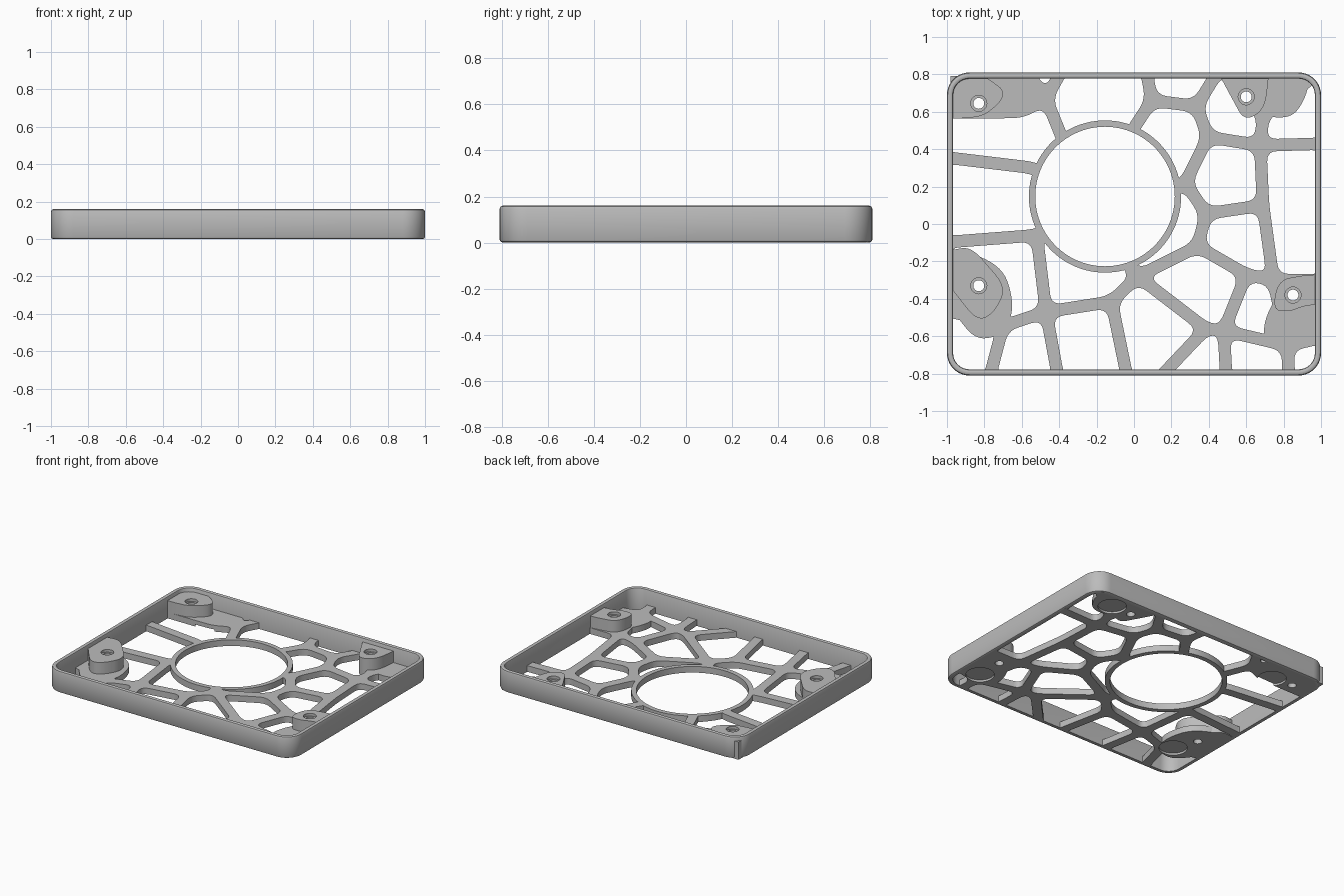
import bpy, bmesh, math
from mathutils import Vector

cube = bpy.data.objects.get("Cube")
if cube:
    bpy.data.objects.remove(cube)

HEIGHT, FLOOR, BOSS_TOP = 0.16, 0.045, 0.13
STRUT = 0.033  # half the width of a lattice strut
VENT = Vector((-0.155, 0.147))

grey = bpy.data.materials.new("plain grey")
grey.use_nodes = True
grey.diffuse_color = (0.5, 0.5, 0.5, 1)
grey.node_tree.nodes["Principled BSDF"].inputs["Base Color"].default_value = grey.diffuse_color


def finish(name, bm):
    bmesh.ops.recalc_face_normals(bm, faces=bm.faces)
    mesh = bpy.data.meshes.new(name)
    bm.to_mesh(mesh)
    bm.free()
    obj = bpy.data.objects.new(name, mesh)
    bpy.context.collection.objects.link(obj)
    mesh.materials.append(grey)
    return obj


def circle(center, radius, count=32):
    turn = 2 * math.pi / count
    return [Vector(center) + radius * Vector((math.cos(i * turn), math.sin(i * turn)))
            for i in range(count)]


def rounded_rect(hx, hy, r, steps=10):
    points = []
    for q, (sx, sy) in enumerate([(1, 1), (-1, 1), (-1, -1), (1, -1)]):
        for i in range(steps + 1):
            a = (q + i / steps) * math.pi / 2
            points.append(Vector((sx * (hx - r) + r * math.cos(a), sy * (hy - r) + r * math.sin(a))))
    return points


def inset(points, width):
    """Move every side of a polygon inwards."""
    n = len(points)
    if sum(points[i - 1].cross(points[i]) for i in range(n)) < 0:
        points = points[::-1]
    result = []
    for i, p in enumerate(points):
        before = (p - points[i - 1]).normalized().orthogonal()
        after = (points[(i + 1) % n] - p).normalized().orthogonal()
        result.append(p + (before + after) * width / (1 + before.dot(after)))
    return result


def soften(points, radius, steps=5):
    """Replace every corner of a polygon with a curve."""
    result, n = [], len(points)
    for i, p in enumerate(points):
        ends = []
        for q in (points[i - 1], points[(i + 1) % n]):
            ends.append(p + (q - p).normalized() * min(radius, (q - p).length * 0.48))
        for k in range(steps + 1):
            t = k / steps
            result.append(ends[0] * (1 - t) ** 2 + p * 2 * t * (1 - t) + ends[1] * t ** 2)
    return result


def prisms(name, outlines, z0, z1):
    bm = bmesh.new()
    for outline in outlines:
        low, high = [[bm.verts.new((p.x, p.y, z)) for p in outline] for z in (z0, z1)]
        bm.faces.new(low)
        bm.faces.new(high)
        for i in range(len(low)):
            bm.faces.new((low[i - 1], low[i], high[i], high[i - 1]))
    return finish(name, bm)


def closed_sweep(name, loops):
    """Join a cycle of (outline, height) loops into a hollow band."""
    bm = bmesh.new()
    rings = [[bm.verts.new((p.x, p.y, z)) for p in outline] for outline, z in loops]
    for k, ring in enumerate(rings):
        for i in range(len(ring)):
            bm.faces.new((rings[k - 1][i - 1], rings[k - 1][i], ring[i], ring[i - 1]))
    return finish(name, bm)


def cut(obj, cutters):
    for cutter in cutters:
        mod = obj.modifiers.new("cut", "BOOLEAN")
        mod.operation, mod.solver, mod.object = "DIFFERENCE", "EXACT", cutter
    bpy.context.view_layer.update()
    graph = bpy.context.evaluated_depsgraph_get()
    mesh = bpy.data.meshes.new_from_object(obj.evaluated_get(graph))
    obj.modifiers.clear()
    obj.data = mesh


# Outer wall with softened rims
profile = [(0.012, 0), (0.004, 0.004), (0, 0.012), (0, HEIGHT - 0.014), (0.004, HEIGHT - 0.004),
           (0.012, HEIGHT), (0.022, HEIGHT), (0.03, HEIGHT - 0.004), (0.033, HEIGHT - 0.01), (0.033, 0)]
wall = closed_sweep("outer_wall", [(rounded_rect(1 - d, 0.81 - d, 0.12 - d), z) for d, z in profile])

# Collar round the large vent
collar = closed_sweep("vent_collar", [(circle(VENT, r, 96), z) for r, z in
                      [(0.373, 0), (0.407, 0), (0.407, FLOOR), (0.373, FLOOR)]])

# Lattice joints; each cell is named by the joints at its corners
E, F = 1.04, 0.85
joint = dict(
    a=(-.6, F), b=(-.37, F), c=(-.47, .67), d=(-.36, .4), e=(.06, F), f=(.095, .66),
    g=(-.06, .42), h=(.335, .63), i=(.47, F), j=(.395, .465), k=(.69, .58), l=(.675, .42),
    m=(E, F), n=(E, .43), o=(.275, .22), p=(.385, .055), q=(.69, .1), r=(.745, -.3),
    s=(.6, -.27), t=(.34, -.12), u=(.02, -.28), v=(.385, -.56), w=(.48, -.57), x=(.11, -F),
    y=(-.03, -F), z=(-.12, -.415), A=(-.4, -F), B=(-.47, -.47), C=(-.52, -.06), D=(-.4, 0),
    E=(-.7, -.545), G=(-E, -.1), H=(-.9, -.4), J=(-.54, .3), K=(-.45, .25), L=(-E, .36),
    M=(-E, .6), N=(-.6, .6), O=(.16, .16), Q=(-E, -F), R=(-E, -.45), S=(-.78, -F),
    T=(.82, -.65), U=(-.07, -.17), V=(.83, -F), W=(.495, -F), X=(E, -F), Y=(E, -.6), Z=(E, -.3))
cells = ("abc cdgfeb eihf fhjoOg hiklj kmnl jlqpo lnZrq pqrst optuUO utswv srTw "
         "uvxyz zyAB BCDUuz CBEHG GCDKJL LJKdcNM EBAS QSER vwWx wTVW TVXY").split()
holes = [soften(inset([Vector(joint[c]) for c in cell], STRUT), 0.055) for cell in cells]
cell_cutter = prisms("cell_cutter", holes, -0.1, 0.1)
vent_cutter = prisms("vent_cutter", [circle(VENT, 0.39, 96)], -0.1, 0.1)

# Screw holes with a shallow step, and round recesses for feet underneath
screws = [(-.83, .645), (.6, .68), (-.83, -.33), (.85, -.38)]
feet = [(-.67, .63), (.76, .68), (-.76, -.5), (.85, -.58)]
screw_cutter = prisms("screw_cutter", [circle(p, 0.029) for p in screws], -0.1, 0.3)
step_cutter = prisms("step_cutter", [circle(p, 0.043) for p in screws], BOSS_TOP - 0.02, 0.3)
foot_cutter = prisms("foot_cutter", [circle(p, 0.095, 40) for p in feet], -0.1, 0.015)
fixings = [screw_cutter, step_cutter, foot_cutter]

lattice = prisms("floor_lattice", [rounded_rect(0.985, 0.795, 0.105)], 0, FLOOR)
cut(lattice, [cell_cutter, vent_cutter] + fixings)

# Corner pads and the screw bosses standing on them
pads = dict(
    back_right=[(-.98, .79), (-.52, .79), (-.575, .68), (-.61, .565), (-.98, .565)],
    back_left=[(.5, .79), (.6, .6), (.72, .57), (.85, .57), (.92, .68), (.94, .79)],
    front_right=[(-.98, -.15), (-.84, -.16), (-.69, -.25), (-.645, -.42), (-.665, -.53),
                 (-.72, -.6), (-.85, -.62), (-.98, -.45)],
    front_left=[(.98, -.3), (.78, -.36), (.7, -.5), (.69, -.63), (.84, -.64), (.98, -.6)])
bosses = dict(
    back_right=[(-.98, .79), (-.8, .79), (-.67, .7), (-.79, .58), (-.9, .565), (-.98, .565)],
    back_left=[(.46, .79), (.53, .66), (.59, .55), (.7, .61), (.72, .79)],
    front_right=[(-.98, -.14), (-.87, -.12), (-.68, -.34), (-.75, -.48), (-.84, -.52), (-.98, -.34)],
    front_left=[(.98, -.27), (.9, -.275), (.77, -.3), (.74, -.46), (.83, -.47), (.9, -.44), (.98, -.43)])
built = [wall, collar, lattice]
for group, part, top in ((pads, "pad", FLOOR), (bosses, "screw_boss", BOSS_TOP)):
    for place, points in group.items():
        # Corners beyond the wall face stay square
        outline = []
        corners = [Vector(p) for p in points]
        curve = soften(corners, 0.09, 6)
        for i, p in enumerate(corners):
            hidden = abs(p.x) > 0.97 or p.y > 0.78
            outline += [p] if hidden else curve[i * 7:i * 7 + 7]
        obj = prisms(place + "_" + part, [outline], 0, top)
        cut(obj, fixings)
        built.append(obj)

for cutter in [cell_cutter, vent_cutter] + fixings:
    bpy.data.objects.remove(cutter)

bpy.ops.object.select_all(action="DESELECT")
for obj in built:
    obj.select_set(True)
bpy.context.view_layer.objects.active = wall
bpy.ops.object.shade_smooth_by_angle(angle=math.radians(35))
